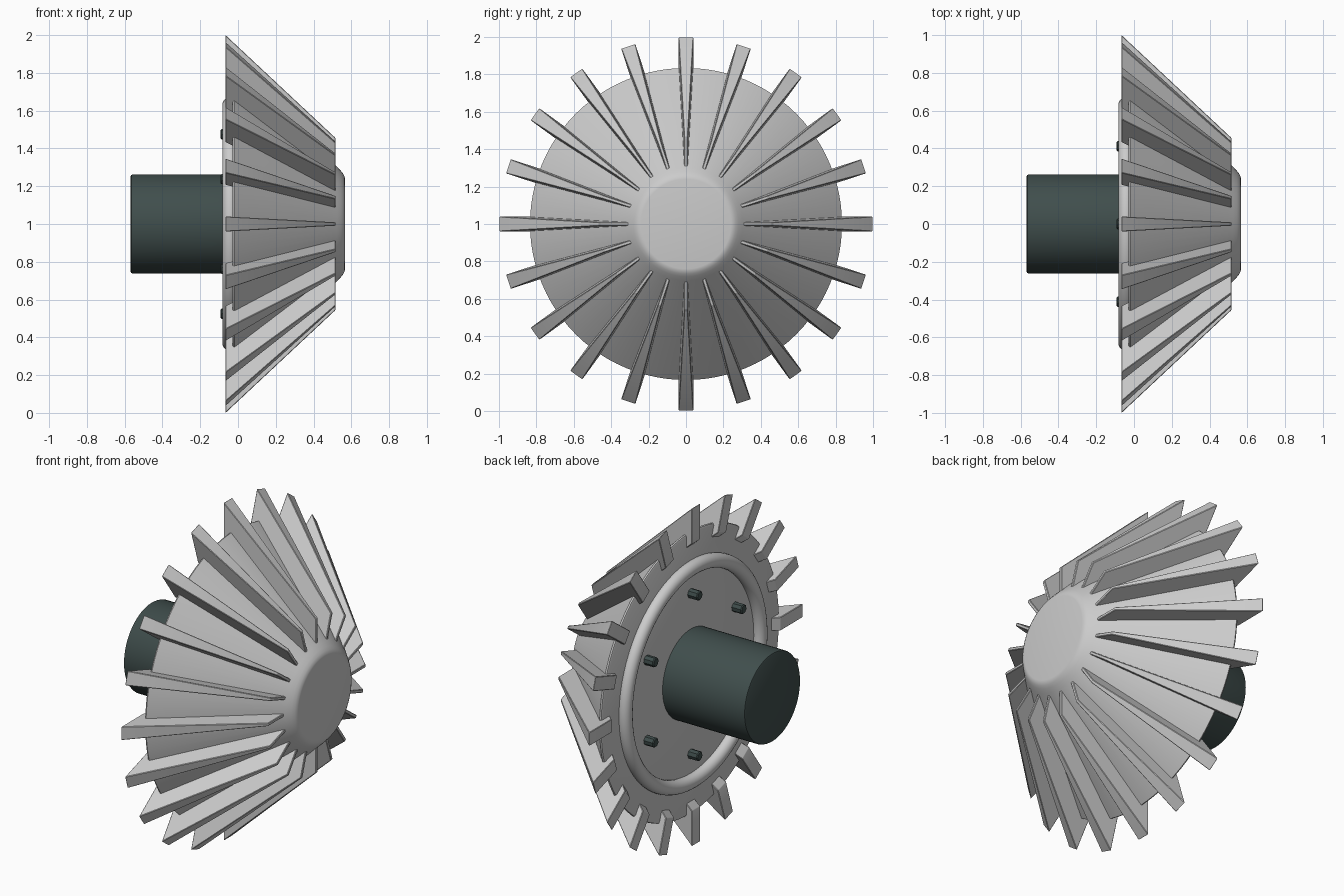
import bpy, bmesh
from math import cos, sin, pi, radians
from mathutils import Matrix, Vector

if "Cube" in bpy.data.objects:
    bpy.data.objects.remove(bpy.data.objects["Cube"])

CENTRE = Matrix.Translation((0, 0, 1))

dark = bpy.data.materials.new("dark_metal")
dark.diffuse_color = (0.05, 0.075, 0.072, 1)
dark.use_nodes = True
dark.node_tree.nodes["Principled BSDF"].inputs["Base Color"].default_value = dark.diffuse_color


def finish(name, bm, mat=None, angle=30, matrix=CENTRE):
    bmesh.ops.recalc_face_normals(bm, faces=bm.faces)
    me = bpy.data.meshes.new(name)
    bm.to_mesh(me)
    bm.free()
    ob = bpy.data.objects.new(name, me)
    bpy.context.collection.objects.link(ob)
    ob.matrix_world = matrix
    if mat:
        me.materials.append(mat)
    bpy.ops.object.select_all(action='DESELECT')
    ob.select_set(True)
    bpy.context.view_layer.objects.active = ob
    bpy.ops.object.shade_smooth_by_angle(angle=radians(angle))
    return ob


def revolve(name, profile, steps=96, closed=False, **kw):
    """Spin (x, radius) points around the x axis."""
    bm = bmesh.new()
    vs = [bm.verts.new((x, 0, r)) for x, r in profile]
    pairs = list(zip(vs, vs[1:] + vs[:1])) if closed else list(zip(vs, vs[1:]))
    edges = [bm.edges.new(p) for p in pairs]
    bmesh.ops.spin(bm, geom=vs + edges, cent=(0, 0, 0), axis=(1, 0, 0),
                   angle=2 * pi, steps=steps)
    bmesh.ops.remove_doubles(bm, verts=bm.verts, dist=1e-4)
    return finish(name, bm, **kw)


# Conical body with a rounded nose
revolve("cone_body", [(-0.03, 0), (-0.03, 0.822), (-0.026, 0.831), (-0.018, 0.834),
                      (0.525, 0.302), (0.545, 0.281), (0.557, 0.266),
                      (0.564, 0.252), (0.566, 0.24), (0.566, 0)])

# Raised ring on the back
revolve("back_ring", [(-0.042 + 0.041 * cos(a), 0.63 + 0.041 * sin(a))
                      for a in (2 * pi * i / 20 for i in range(20))], closed=True)

# Drive shaft
revolve("shaft", [(-0.568, 0), (-0.568, 0.253), (-0.565, 0.259), (-0.559, 0.262),
                  (-0.02, 0.262), (-0.02, 0)], steps=64, mat=dark)

# Bolts around the shaft
for i in range(6):
    bm = bmesh.new()
    bmesh.ops.create_cone(bm, cap_ends=True, segments=8, radius1=0.028,
                          radius2=0.028, depth=0.07)
    rims = [e for e in bm.edges if abs(e.verts[0].co.z - e.verts[1].co.z) < 1e-5]
    bmesh.ops.bevel(bm, geom=rims, offset=0.005, segments=1, affect='EDGES')
    m = (CENTRE @ Matrix.Rotation(i * pi / 3, 4, 'X')
         @ Matrix.Translation((-0.057, 0, 0.475)) @ Matrix.Rotation(pi / 2, 4, 'Y'))
    finish(f"bolt_{i + 1}", bm, dark, matrix=m)

# Radial ribs, wide at the back and thin at the nose
for i in range(20):
    bm = bmesh.new()
    ends = []
    for x, low, high, w_low, w_high in ((-0.066, 0.79, 1.0, 0.04, 0.04),
                                        (0.516, 0.26, 0.456, 0.009, 0.009)):
        ends.append([bm.verts.new(p) for p in ((x, -w_low, low), (x, w_low, low),
                                               (x, w_high, high), (x, -w_high, high))])
    a, b = ends
    bm.faces.new(a)
    bm.faces.new(b)
    for k in range(4):
        n = (k + 1) % 4
        bm.faces.new((a[k], a[n], b[n], b[k]))
    bmesh.ops.recalc_face_normals(bm, faces=bm.faces)
    bmesh.ops.bevel(bm, geom=bm.edges[:], offset=0.003, segments=1, affect='EDGES')
    finish(f"rib_{i + 1}", bm, matrix=CENTRE @ Matrix.Rotation(i * pi / 10, 4, 'X'))
